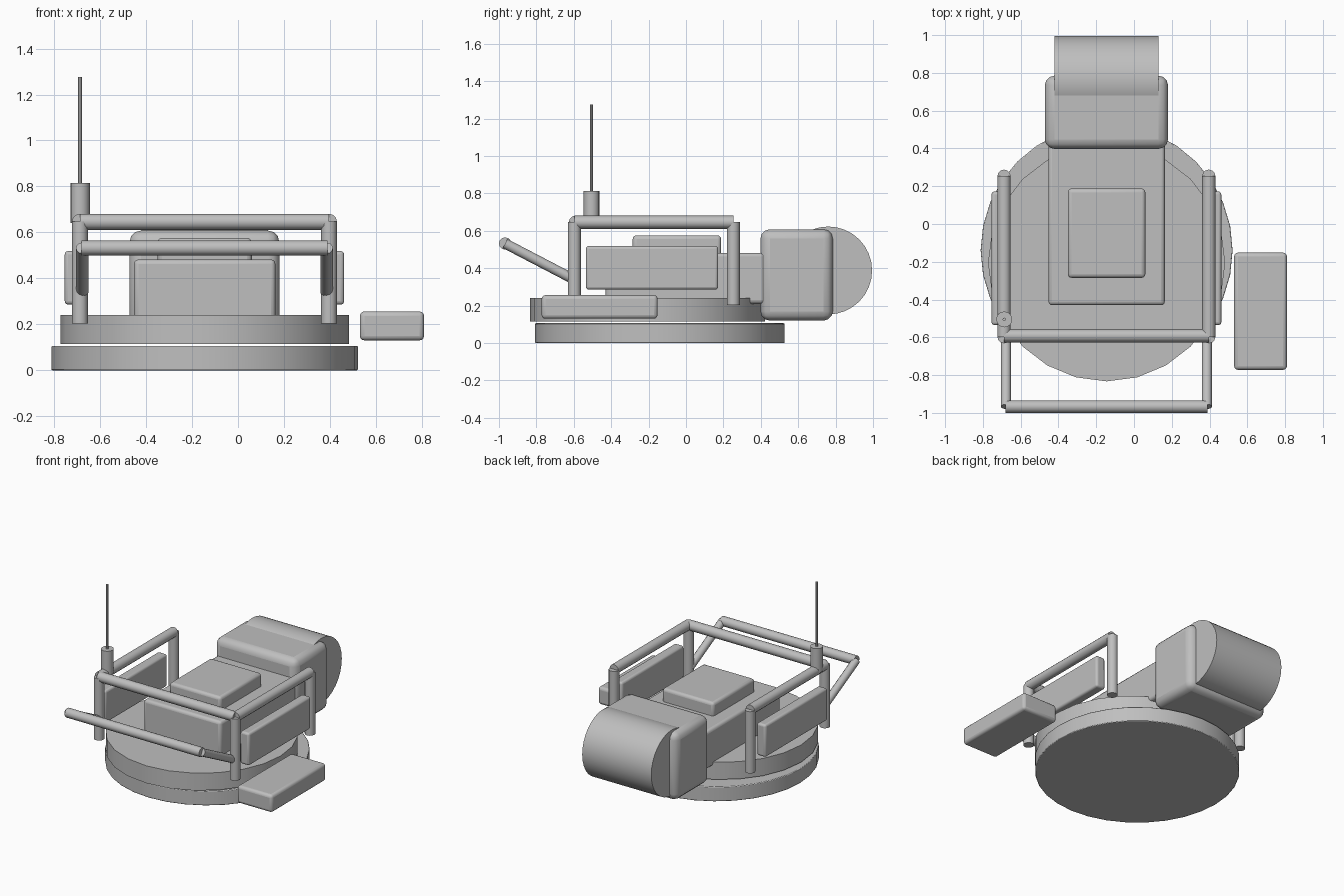
import bpy, math
from mathutils import Vector

if "Cube" in bpy.data.objects:
    bpy.data.objects.remove(bpy.data.objects["Cube"])

grey = bpy.data.materials.new("plain grey")
grey.diffuse_color = (0.52, 0.52, 0.52, 1)
grey.use_nodes = True
grey.node_tree.nodes["Principled BSDF"].inputs["Base Color"].default_value = grey.diffuse_color


def finish(ob, name, bevel=0, segments=3):
    ob.name = name
    ob.data.materials.append(grey)
    if bevel:
        mod = ob.modifiers.new("bevel", 'BEVEL')
        mod.width = bevel
        mod.segments = segments
        mod.limit_method = 'ANGLE'
        mod.angle_limit = math.radians(40)
    bpy.ops.object.shade_smooth_by_angle(angle=math.radians(35))
    return ob


def box(name, lo, hi, bevel=0.02, segments=3):
    lo, hi = Vector(lo), Vector(hi)
    bpy.ops.mesh.primitive_cube_add(size=1, location=(lo + hi) / 2)
    ob = bpy.context.object
    ob.scale = hi - lo
    bpy.ops.object.transform_apply(location=False, rotation=False, scale=True)
    return finish(ob, name, bevel, segments)


def tube(name, a, b, r, sides=12, bevel=0):
    a, b = Vector(a), Vector(b)
    d = b - a
    bpy.ops.mesh.primitive_cylinder_add(vertices=sides, radius=r, depth=d.length, location=(a + b) / 2)
    ob = bpy.context.object
    ob.rotation_euler = d.to_track_quat('Z', 'Y').to_euler()
    return finish(ob, name, bevel, 2)


# turning base: two stacked discs
tube("base_disc", (-0.145, -0.14, 0), (-0.145, -0.14, 0.106), 0.667, 32, 0.005)
tube("platform_disc", (-0.145, -0.205, 0.115), (-0.145, -0.205, 0.24), 0.628, 24)

# central body, hatch and rear drum
box("main_body", (-0.453, -0.43, 0.21), (0.163, 0.46, 0.482))
box("top_hatch", (-0.35, -0.285, 0.46), (0.06, 0.188, 0.576))
box("drum_housing", (-0.472, 0.398, 0.12), (0.18, 0.785, 0.608), 0.05)
tube("rear_drum", (-0.42, 0.76, 0.388), (0.13, 0.76, 0.388), 0.235, 32)

# guard frame, handle arms and side panels, mirrored about the frame centre
MID = -0.146
R = 0.035
for side, s in (("left", -1), ("right", 1)):
    x = MID + s * 0.542
    tube(side + "_front_post", (x, -0.597, 0.203), (x, -0.597, 0.647), R)
    tube(side + "_rear_post", (x, 0.253, 0.203), (x, 0.253, 0.647), R)
    tube(side + "_top_rail", (x, -0.597, 0.646), (x, 0.253, 0.646), R)
    xa = MID + s * 0.532
    tube(side + "_handle_arm", (xa, -0.967, 0.532), (xa, -0.595, 0.338), 0.027)
    x1, x2 = sorted((MID + s * 0.535, MID + s * 0.608))
    box(side + "_side_panel", (x1, -0.535, 0.286), (x2, 0.172, 0.519), 0.015)
tube("front_top_rail", (MID - 0.542, -0.592, 0.646), (MID + 0.542, -0.592, 0.646), R)
tube("handle_bar", (MID - 0.535, -0.967, 0.532), (MID + 0.535, -0.967, 0.532), 0.033)

# antenna
tube("antenna_base", (-0.687, -0.505, 0.64), (-0.687, -0.505, 0.814), 0.042, 16)
tube("antenna_rod", (-0.687, -0.505, 0.80), (-0.687, -0.505, 1.276), 0.009, 8)

# separate step box at the side
box("side_box", (0.53, -0.772, 0.13), (0.81, -0.152, 0.256))
